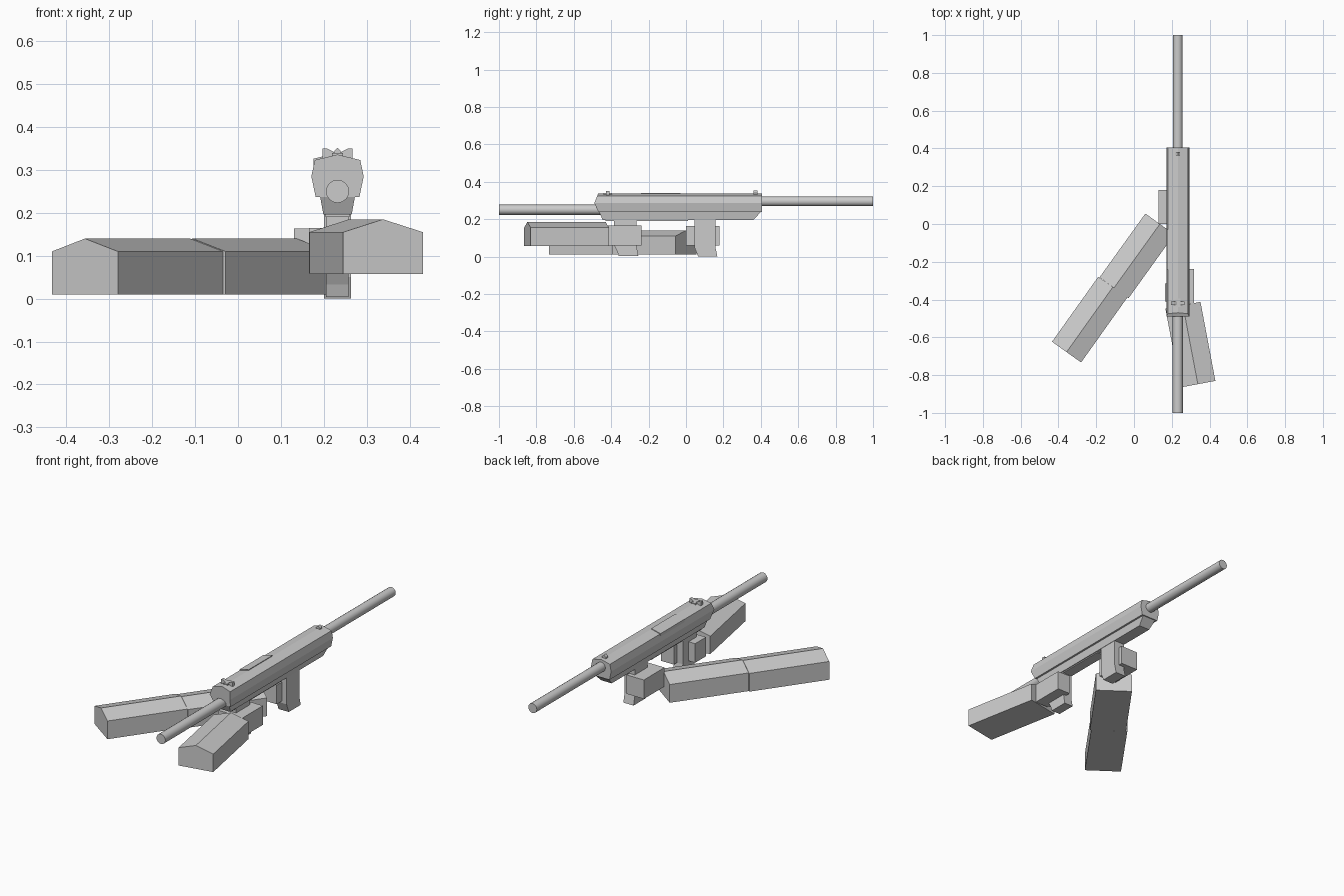
import bpy, bmesh
from mathutils import Vector
from math import pi

if "Cube" in bpy.data.objects:
    bpy.data.objects.remove(bpy.data.objects["Cube"])

CX = 0.232  # centreline of the weapon


def loft(name, rings):
    """Skin a series of equal-length rings and cap both ends."""
    bm = bmesh.new()
    vs = [[bm.verts.new(p) for p in ring] for ring in rings]
    n = len(vs[0])
    for a, b in zip(vs, vs[1:]):
        for i in range(n):
            j = (i + 1) % n
            bm.faces.new((a[i], a[j], b[j], b[i]))
    bm.faces.new(vs[0])
    bm.faces.new(vs[-1])
    bmesh.ops.recalc_face_normals(bm, faces=bm.faces[:])
    me = bpy.data.meshes.new(name)
    bm.to_mesh(me)
    bm.free()
    ob = bpy.data.objects.new(name, me)
    bpy.context.collection.objects.link(ob)
    return ob


def box(name, x, y, z):
    ring = [(x[0], y[0]), (x[1], y[0]), (x[1], y[1]), (x[0], y[1])]
    return loft(name, [[(a, b, h) for a, b in ring] for h in z])


def side_profile(name, x0, x1, pts):
    """Extrude a (y, z) profile across x."""
    return loft(name, [[(x, y, z) for y, z in pts] for x in (x0, x1)])


def rod(name, y0, y1, z, r):
    bpy.ops.mesh.primitive_cylinder_add(vertices=16, radius=r, depth=y1 - y0,
                                        location=(CX, (y0 + y1) / 2, z),
                                        rotation=(pi / 2, 0, 0))
    ob = bpy.context.object
    ob.name = name
    bpy.ops.object.shade_smooth_by_angle()


def sleeve(name, start, end, zs, w=0.189):
    """Five-sided sleeve with a ridged top, between two plan positions."""
    s, e = Vector(start), Vector(end)
    d = (e - s).normalized()
    side = Vector((d.y, -d.x)) * w / 2
    prof = [(-1, zs[0]), (1, zs[0]), (1, zs[1]), (0, zs[2]), (-1, zs[1])]
    return loft(name, [[(p.x + side.x * k, p.y + side.y * k, z) for k, z in prof]
                       for p in (s, e)])


def front_y(z):
    return -0.49 + (0.285 - z) * 0.47 if z < 0.285 else -0.49 + (z - 0.285) * 0.4


def mirror_profile(half):
    return half + [(-x, z) for x, z in reversed(half) if x > 0]


# Receiver: faceted upper body with raked nose
upper = mirror_profile([(0.051, 0.237), (0.061, 0.285), (0.053, 0.323), (0, 0.336)])
loft("receiver_upper", [[(CX + x, front_y(z), z) for x, z in upper],
                        [(CX + x, 0.405, z) for x, z in upper]])
# Receiver: tapered lower body
lower = mirror_profile([(0.033, 0.196), (0.041, 0.24)])
loft("receiver_lower", [[(CX + x, front_y(z) + 0.003, z) for x, z in lower],
                        [(CX + x, 0.36 if z < 0.22 else 0.402, z) for x, z in lower]])
box("trigger_plate", (CX - 0.028, CX + 0.028), (-0.43, 0.01), (0.19, 0.2))

# Port cover on the upper left facet
cover = [(-0.056, 0.31), (-0.056, 0.326), (0, 0.340), (0, 0.33)]
loft("port_cover", [[(CX + x, y, z) for x, z in cover] for y in (-0.24, -0.03)])

# Long rods at both ends
rod("barrel", 0.39, 1.0, 0.295, 0.026)
rod("stock_rod", -1.0, -0.44, 0.25, 0.027)

# Sights
notch = [(-0.035, 0.328), (0.035, 0.328), (0.035, 0.35), (0.024, 0.35),
         (0, 0.337), (-0.024, 0.35), (-0.035, 0.35)]
loft("rear_sight", [[(CX + x, y, z) for x, z in notch] for y in (-0.428, -0.41)])
box("rear_sight_base", (CX - 0.013, CX + 0.013), (-0.44, -0.395), (0.325, 0.34))
post = [(-0.012, 0.33), (0.012, 0.33), (0.012, 0.34), (0, 0.352), (-0.012, 0.34)]
loft("front_sight", [[(CX + x, y, z) for x, z in post] for y in (0.362, 0.382)])

# Grip and magazine
side_profile("grip", 0.205, 0.258, [(-0.385, 0.2), (-0.385, 0.06), (-0.37, 0.033),
             (-0.36, 0.004), (-0.255, 0.004), (-0.265, 0.06), (-0.265, 0.2)])
side_profile("magazine", 0.201, 0.263, [(0.045, 0.2), (0.045, 0.05), (0.065, 0),
             (0.168, 0), (0.157, 0.05), (0.157, 0.2)])

# Hands
box("right_palm", (0.24, 0.318), (-0.42, -0.237), (0.06, 0.165))
box("right_fingers", (0.165, 0.26), (-0.41, -0.315), (0.06, 0.165))
box("left_hand", (0.13, 0.235), (0.0, 0.18), (0.06, 0.164))

# Sleeves
sleeve("right_forearm", (0.338, -0.848), (0.259, -0.43), (0.057, 0.155, 0.185))
left = (0.01, 0.11, 0.14)
sleeve("left_upper_arm", (-0.357, -0.678), (-0.112, -0.334), left)
sleeve("left_forearm", (-0.106, -0.338), (0.137, 0.0), left)
